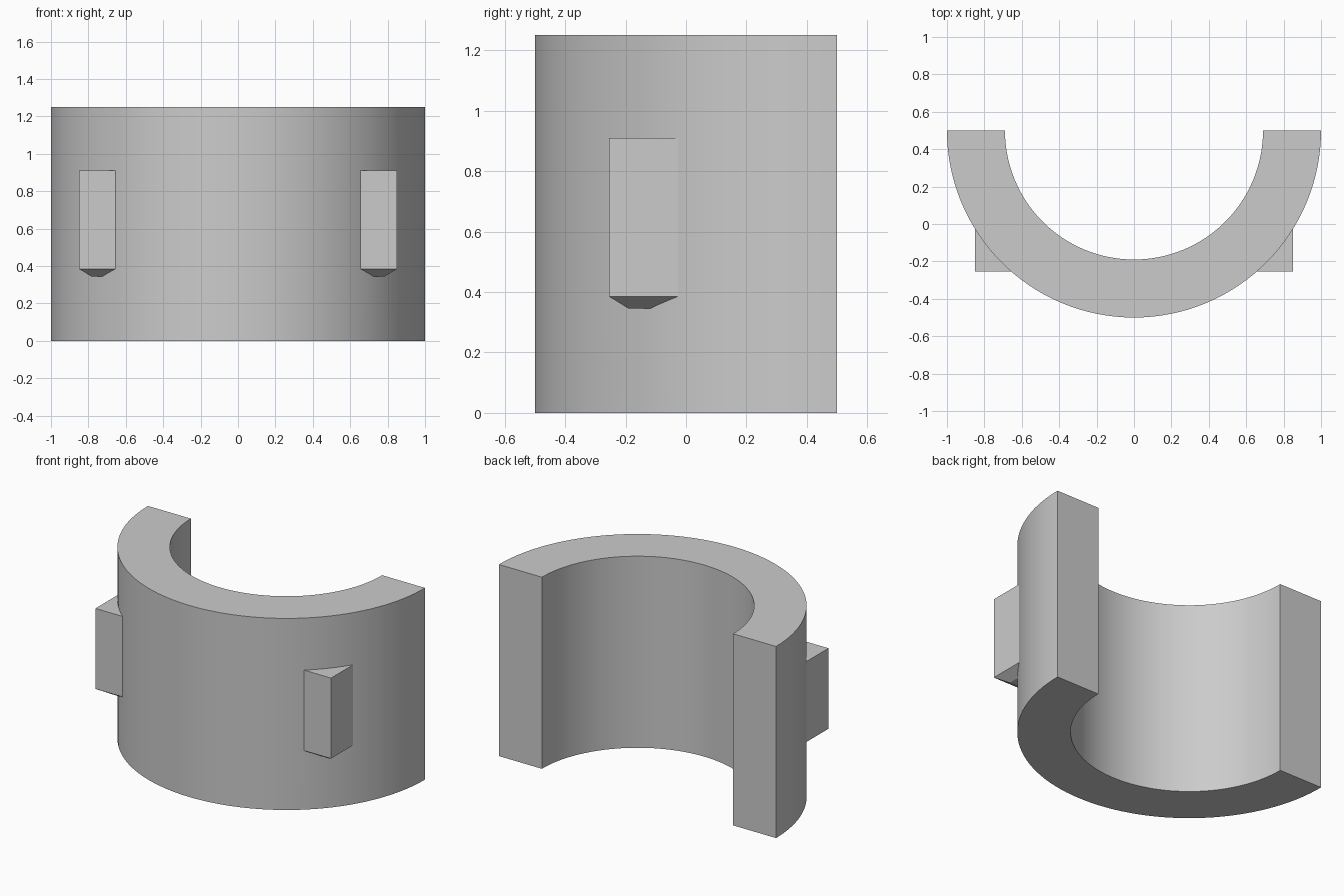
import bpy
import bmesh
from math import cos, sin, pi, radians

cube = bpy.data.objects.get("Cube")
if cube:
    bpy.data.objects.remove(cube, do_unlink=True)

OUTER, INNER, HEIGHT, CENTRE_Y = 1.0, 0.69, 1.25, 0.5
SEGMENTS = 64

grey = bpy.data.materials.new("plain grey")
grey.use_nodes = True
grey.diffuse_color = (0.6, 0.6, 0.6, 1)
grey.node_tree.nodes["Principled BSDF"].inputs["Base Color"].default_value = (0.6, 0.6, 0.6, 1)


def make_object(name, bm):
    bmesh.ops.recalc_face_normals(bm, faces=bm.faces)
    mesh = bpy.data.meshes.new(name)
    bm.to_mesh(mesh)
    bm.free()
    mesh.materials.append(grey)
    obj = bpy.data.objects.new(name, mesh)
    bpy.context.collection.objects.link(obj)
    return obj


def arc(radius):
    angles = [pi + pi * i / SEGMENTS for i in range(SEGMENTS + 1)]
    return [(radius * cos(a), CENTRE_Y + radius * sin(a)) for a in angles]


# Half ring: a C-shaped profile extruded upwards
bm = bmesh.new()
profile = arc(OUTER) + arc(INNER)[::-1]
base = bm.faces.new([bm.verts.new((x, y, 0)) for x, y in profile])
top = bmesh.ops.extrude_face_region(bm, geom=[base])
bmesh.ops.translate(bm, vec=(0, 0, HEIGHT),
                    verts=[v for v in top["geom"] if isinstance(v, bmesh.types.BMVert)])
half_ring = make_object("half_ring", bm)


# Side lug: a block with a tapered foot, partly sunk into the ring
def make_lug(name, side):
    x0, x1, y0, y1 = 0.64, 0.85, -0.255, -0.02
    bm = bmesh.new()
    loops = []
    for z, inset in ((0.345, 0.065), (0.385, 0), (0.91, 0)):
        # only the outward sides of the foot taper
        corners = ((x0, y0 + inset), (x1 - inset, y0 + inset), (x1 - inset, y1), (x0, y1))
        loops.append([bm.verts.new((side * x, y, z)) for x, y in corners])
    for low, high in zip(loops, loops[1:]):
        for i in range(4):
            j = (i + 1) % 4
            bm.faces.new((low[i], low[j], high[j], high[i]))
    bm.faces.new(loops[0])
    bm.faces.new(loops[-1])
    return make_object(name, bm)


# Fuse both lugs into the ring
bpy.context.view_layer.objects.active = half_ring
for name, side in (("left_lug", 1), ("right_lug", -1)):
    lug = make_lug(name, side)
    union = half_ring.modifiers.new("join_" + name, "BOOLEAN")
    union.operation = "UNION"
    union.solver = "EXACT"
    union.object = lug
    bpy.ops.object.modifier_apply(modifier=union.name)
    bpy.data.objects.remove(lug, do_unlink=True)

bpy.ops.object.select_all(action="DESELECT")
half_ring.select_set(True)
bpy.ops.object.shade_smooth_by_angle(angle=radians(20))
